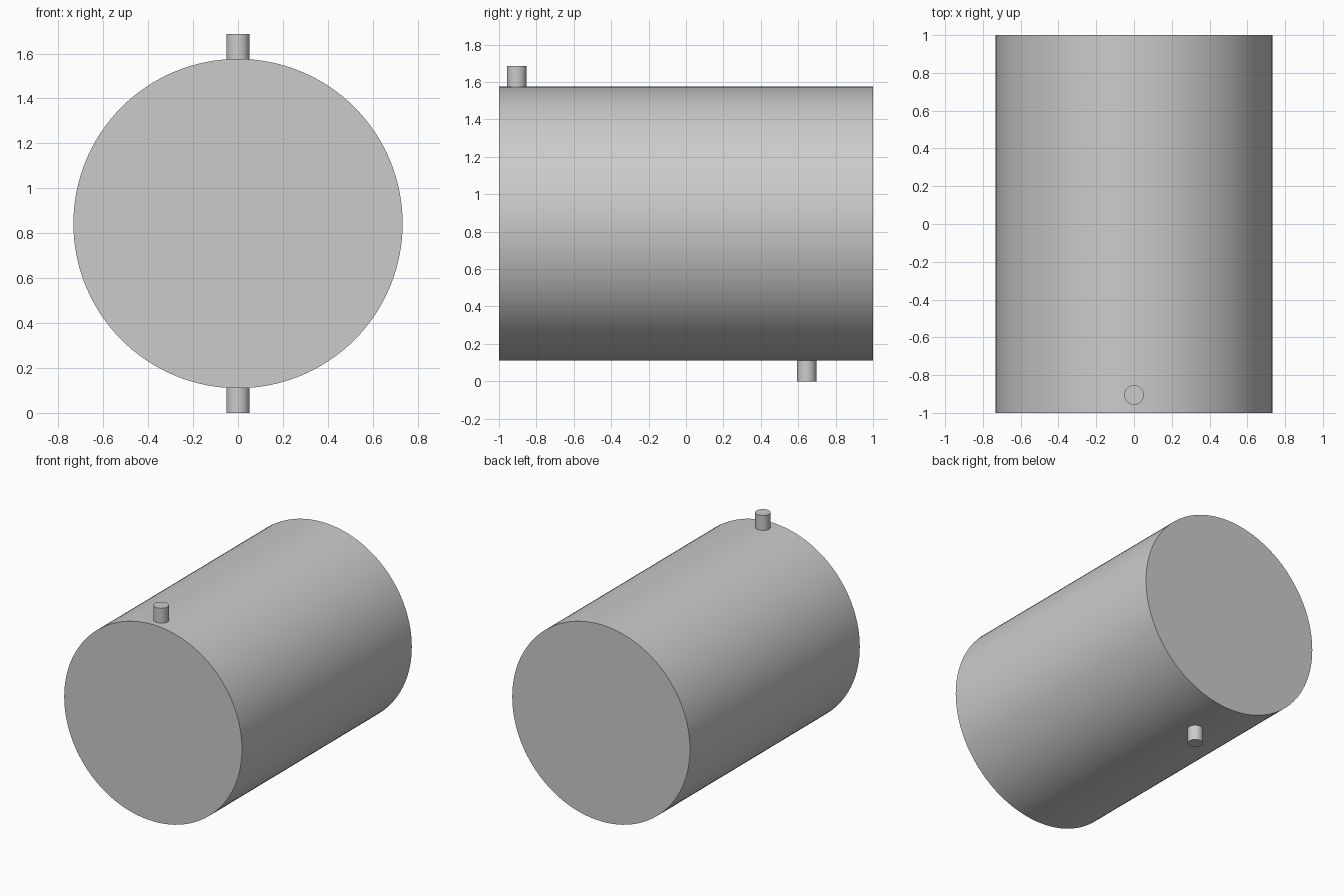
import bpy
import math

cube = bpy.data.objects.get("Cube")
if cube:
    bpy.data.objects.remove(cube, do_unlink=True)

GREY = (0.6, 0.6, 0.6, 1.0)
grey = bpy.data.materials.new("plain_grey")
grey.use_nodes = True
grey.diffuse_color = GREY
grey.node_tree.nodes["Principled BSDF"].inputs["Base Color"].default_value = GREY

RADIUS = 0.733          # tank radius
AXIS_Z = 0.843          # height of the tank axis
PIPE_RADIUS = 0.052
PIPE_OVERLAP = 0.02     # how far a pipe sinks into the tank wall


def cylinder(name, radius, length, location, sides, rotation=(0, 0, 0)):
    bpy.ops.mesh.primitive_cylinder_add(
        vertices=sides, radius=radius, depth=length,
        location=location, rotation=rotation)
    obj = bpy.context.object
    obj.name = name
    obj.data.materials.append(grey)
    bpy.ops.object.shade_smooth_by_angle(angle=math.radians(30))
    return obj


def pipe(name, y, z_end, side):
    """Short vertical pipe from the tank wall to z_end; side is 1 up, -1 down."""
    z_start = AXIS_Z + side * (RADIUS - PIPE_OVERLAP)
    cylinder(name, PIPE_RADIUS, abs(z_end - z_start),
             (0, y, (z_start + z_end) / 2), 48)


# Horizontal tank lying along y
cylinder("tank_body", RADIUS, 2.0, (0, 0, AXIS_Z), 128, (math.pi / 2, 0, 0))

# Inlet on top near the front, outlet underneath near the back
pipe("top_inlet", -0.905, 1.686, 1)
pipe("bottom_outlet", 0.645, 0.0, -1)
